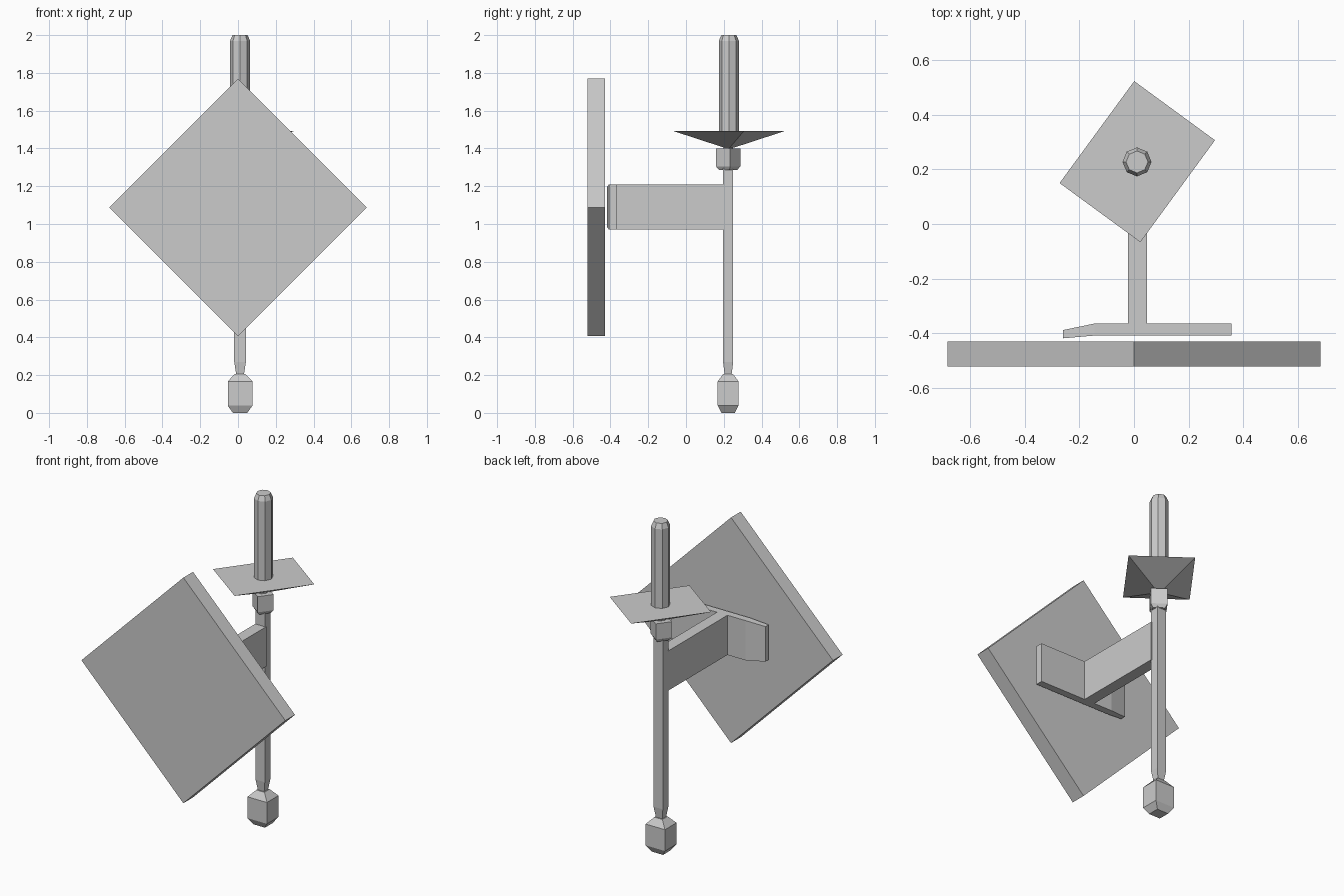
import bpy, bmesh
from math import cos, sin, pi, radians
from mathutils import Matrix

if "Cube" in bpy.data.objects:
    bpy.data.objects.remove(bpy.data.objects["Cube"])


def build(name, rings, matrix=Matrix()):
    """Skin a stack of equal-length vertex rings and cap both ends."""
    bm = bmesh.new()
    vr = [[bm.verts.new(p) for p in r] for r in rings]
    n = len(rings[0])
    for a, b in zip(vr, vr[1:]):
        for i in range(n):
            j = (i + 1) % n
            bm.faces.new((a[i], a[j], b[j], b[i]))
    bm.faces.new(vr[0][::-1])
    bm.faces.new(vr[-1])
    bmesh.ops.transform(bm, matrix=matrix, verts=bm.verts)
    bmesh.ops.recalc_face_normals(bm, faces=bm.faces)
    me = bpy.data.meshes.new(name)
    bm.to_mesh(me)
    bm.free()
    ob = bpy.data.objects.new(name, me)
    bpy.context.collection.objects.link(ob)
    return ob


def rect(z, hx, hy):
    return [(-hx, -hy, z), (hx, -hy, z), (hx, hy, z), (-hx, hy, z)]


def ngon(z, r, n=8):
    return [(r * cos(2 * pi * i / n), r * sin(2 * pi * i / n), z) for i in range(n)]


axis = Matrix.Translation((0.011, 0.223, 0))
turned = Matrix.Translation((0.012, 0.228, 0)) @ Matrix.Rotation(radians(53.8), 4, 'Z')
turned_collar = axis @ Matrix.Rotation(radians(53.8), 4, 'Z')

# Foot weight and post
build("foot_weight", [rect(0, .038, .035), rect(.038, .065, .055),
                      rect(.167, .065, .055), rect(.207, .027, .025)], axis)
build("post", [rect(.2, .02, .018), rect(.27, .031, .027), rect(1.30, .031, .027)], axis)

# Collar, neck, guard and handle
build("collar", [rect(1.285, .034, .034), rect(1.305, .046, .046),
                 rect(1.40, .046, .046)], turned_collar)
build("neck", [rect(1.39, .018, .018), rect(1.42, .018, .018)], turned_collar)
build("guard", [rect(1.405, .02, .02), rect(1.492, .231, .183)], turned)
build("handle", [ngon(1.47, .053), ngon(1.97, .053), ngon(2.0, .040)],
      Matrix.Translation((0.011, 0.227, 0)))

# Side arm
build("arm", [rect(.97, .035, .287), rect(1.21, .035, .287)],
      Matrix.Translation((0.013, -0.085, 0)))

# Crossbar with one bent, tapered end: cross-sections along x
bar = [(.356, -.408, -.364, .12), (-.144, -.408, -.364, .12), (-.26, -.418, -.388, .106)]
build("crossbar", [[(x, y0, 1.09 - h), (x, y1, 1.09 - h), (x, y1, 1.09 + h), (x, y0, 1.09 + h)]
                   for x, y0, y1, h in bar])

# Diamond panel
build("panel", [ngon(-.046, .682, 4), ngon(.046, .682, 4)],
      Matrix.Translation((0, -.476, 1.088)) @ Matrix.Rotation(radians(90), 4, 'X'))
